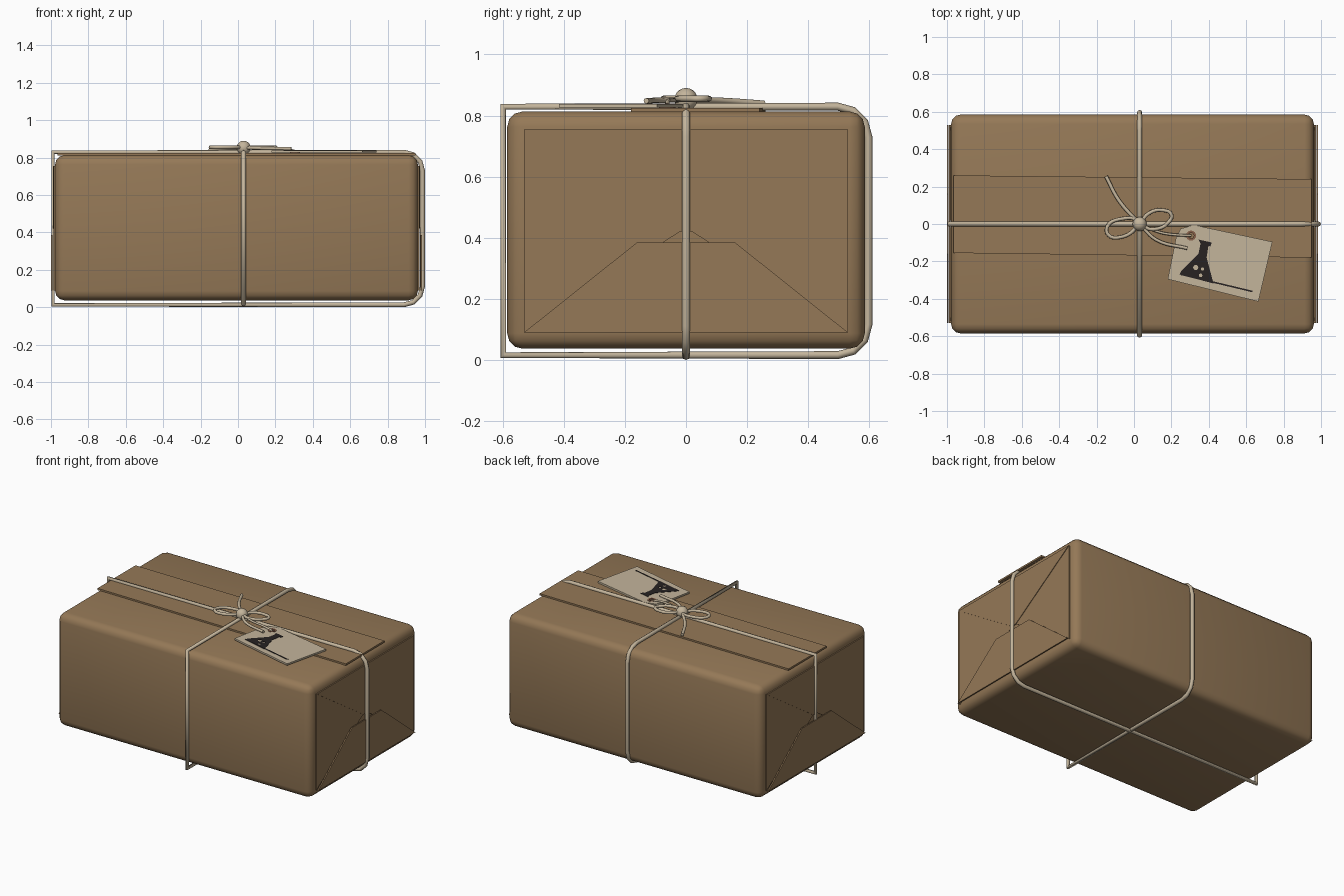
import bpy
import math

default_cube = bpy.data.objects.get("Cube")
if default_cube:
    bpy.data.objects.remove(default_cube, do_unlink=True)

MID_X = -0.008
KNOT = (0.03, 0.0, 0.852)


def material(name, rgb):
    mat = bpy.data.materials.new(name)
    mat.use_nodes = True
    colour = (*rgb, 1.0)
    mat.diffuse_color = colour
    shader = next(n for n in mat.node_tree.nodes if n.type == "BSDF_PRINCIPLED")
    shader.inputs["Base Color"].default_value = colour
    shader.inputs["Roughness"].default_value = 0.8
    return mat


paper = material("wrapping paper", (0.30, 0.19, 0.095))
twine = material("twine", (0.55, 0.46, 0.33))
card = material("tag card", (0.55, 0.46, 0.33))
ink = material("ink", (0.02, 0.016, 0.016))
metal = material("eyelet", (0.25, 0.12, 0.07))


def to_mesh(obj, mat):
    """Turn a curve object into a mesh and give it its material."""
    obj.data.materials.append(mat)
    bpy.ops.object.select_all(action="DESELECT")
    bpy.context.view_layer.objects.active = obj
    obj.select_set(True)
    bpy.ops.object.convert(target="MESH")
    return bpy.context.object


def new_curve(name, dimensions):
    curve = bpy.data.curves.new(name, "CURVE")
    curve.dimensions = dimensions
    obj = bpy.data.objects.new(name, curve)
    bpy.context.collection.objects.link(obj)
    return obj, curve


def sheet(name, outlines, mat, thickness, location=(0, 0, 0), rotation=(0, 0, 0)):
    """Flat sheet from closed outlines; inner outlines become holes."""
    obj, curve = new_curve(name, "2D")
    curve.fill_mode = "BOTH"
    curve.extrude = thickness / 2
    for outline in outlines:
        spline = curve.splines.new("POLY")
        spline.points.add(len(outline) - 1)
        for point, (u, v) in zip(spline.points, outline):
            point.co = (u, v, 0, 1)
        spline.use_cyclic_u = True
        spline.use_smooth = False
    obj.location = location
    obj.rotation_euler = rotation
    return to_mesh(obj, mat)


def cord(name, path, radius, closed=False, curved=False):
    """Round cord along a straight-sided or curved path."""
    obj, curve = new_curve(name, "3D")
    curve.bevel_depth = radius
    curve.bevel_resolution = 2
    curve.use_fill_caps = True
    curve.resolution_u = 6
    spline = curve.splines.new("BEZIER" if curved else "POLY")
    points = spline.bezier_points if curved else spline.points
    points.add(len(path) - 1)
    for point, co in zip(points, path):
        if curved:
            point.co = co
            point.handle_left_type = point.handle_right_type = "AUTO"
        else:
            point.co = (*co, 1)
    spline.use_cyclic_u = closed
    return to_mesh(obj, twine)


def circle(centre, radius, sides=16):
    steps = [2 * math.pi * i / sides for i in range(sides)]
    return [(centre[0] + radius * math.cos(a), centre[1] + radius * math.sin(a)) for a in steps]


# Wrapped box with softly rounded edges
bpy.ops.mesh.primitive_cube_add(size=1, location=(MID_X, 0, 0.425))
box = bpy.context.object
box.name = "parcel_box"
box.scale = (1.94, 1.17, 0.776)
bpy.ops.object.transform_apply(location=False, rotation=False, scale=True)
bevel = box.modifiers.new("rounded edges", "BEVEL")
bevel.width = 0.05
bevel.segments = 3
bpy.ops.object.modifier_apply(modifier=bevel.name)
bpy.ops.object.shade_smooth_by_angle(angle=math.radians(35))
box.data.materials.append(paper)

# Overlapping paper seam along the top
sheet("top_seam", [[(-0.965, 0.26), (-0.965, -0.155), (0.95, -0.18), (0.95, 0.24)]],
      paper, 0.012, (0, 0, 0.818))

# Folded paper flaps on both ends, innermost first
W, LOW, HIGH = 0.53, 0.09, 0.755
flaps = [
    ("front_flap", [(-W, HIGH), (-W, LOW), (-0.02, 0.42)], 0.974),
    ("back_flap", [(W, HIGH), (W, LOW), (0.02, 0.42)], 0.974),
    ("upper_flap", [(-W, HIGH), (-0.02, 0.42), (0.02, 0.42), (W, HIGH)], 0.978),
    ("lower_flap", [(-W, LOW), (W, LOW), (0.16, 0.385), (-0.16, 0.385)], 0.988),
]
for end, side in (("left", 1), ("right", -1)):
    for name, outline, offset in flaps:
        sheet(f"{end}_{name}", [outline], paper, 0.008,
              (MID_X + side * offset, 0, 0), (math.pi / 2, 0, math.pi / 2))


def band(near, far, bottom, top, radius=0.1, steps=3):
    """Loop with square corners on the near side and round ones on the far side."""
    path = [(near, top), (near, bottom)]
    for z, start in ((bottom + radius, -90), (top - radius, 0)):
        for i in range(steps + 1):
            a = math.radians(start + 90 * i / steps)
            path.append((far - radius + radius * math.cos(a), z + radius * math.sin(a)))
    return path


# Twine bands around the parcel
cord("long_twine_band", [(x, 0, z) for x, z in band(-0.989, 0.987, 0.013, 0.829)], 0.013, closed=True)
cord("cross_twine_band", [(KNOT[0], y, z) for y, z in band(-0.598, 0.597, 0.016, 0.829)],
     0.013, closed=True)

# Knot and bow
bpy.ops.mesh.primitive_uv_sphere_add(segments=16, ring_count=10, radius=0.038, location=KNOT)
knot = bpy.context.object
knot.name = "knot"
knot.data.materials.append(twine)
bpy.ops.object.shade_smooth()

bow_right = [(0.02, 0.01), (-0.07, 0.027), (-0.143, -0.015), (-0.135, -0.06), (-0.07, -0.07), (0.01, -0.02)]
bow_left = [(0.05, 0.02), (0.085, 0.06), (0.15, 0.074), (0.2, 0.05), (0.18, 0.005), (0.13, -0.024), (0.06, -0.015)]
for name, loop in (("right_bow_loop", bow_right), ("left_bow_loop", bow_left)):
    cord(name, [(x, y, 0.855) for x, y in loop], 0.01, closed=True, curved=True)

cord("back_tail", [KNOT, (-0.08, 0.125, 0.848), (-0.15, 0.255, 0.839)], 0.01, curved=True)
cord("front_tail", [KNOT, (0.12, -0.085, 0.85), (0.285, -0.13, 0.848)], 0.009, curved=True)

# Card tag with punched hole, eyelet and its thread
HOLE = (0.305, -0.062)
tag = [(0.225, -0.07), (0.25, -0.025), (0.32, -0.005), (0.74, -0.095), (0.665, -0.415), (0.18, -0.295)]
sheet("tag", [tag, circle(HOLE, 0.018)], card, 0.012, (0, 0, 0.832))
sheet("tag_eyelet", [circle(HOLE, 0.027), circle(HOLE, 0.015)], metal, 0.016, (0, 0, 0.832))
cord("tag_thread", [KNOT, (0.14, -0.045, 0.85), (0.25, -0.06, 0.846), (*HOLE, 0.834)], 0.007, curved=True)

# Flask drawing and ruled line on the tag
flask = [(0.345, -0.083), (0.415, -0.099), (0.409, -0.12), (0.398, -0.117), (0.388, -0.179),
         (0.425, -0.318), (0.243, -0.27), (0.254, -0.25), (0.345, -0.158), (0.356, -0.104)]
bubbles = [circle((0.33, -0.233), 0.014, 10), circle((0.366, -0.24), 0.009, 10),
           circle((0.356, -0.275), 0.01, 10)]
sheet("flask_drawing", [flask] + bubbles, ink, 0.002, (0, 0, 0.839))
sheet("ruled_line", [[(0.25, -0.265), (0.635, -0.357), (0.633, -0.365), (0.248, -0.273)]],
      ink, 0.002, (0, 0, 0.839))
